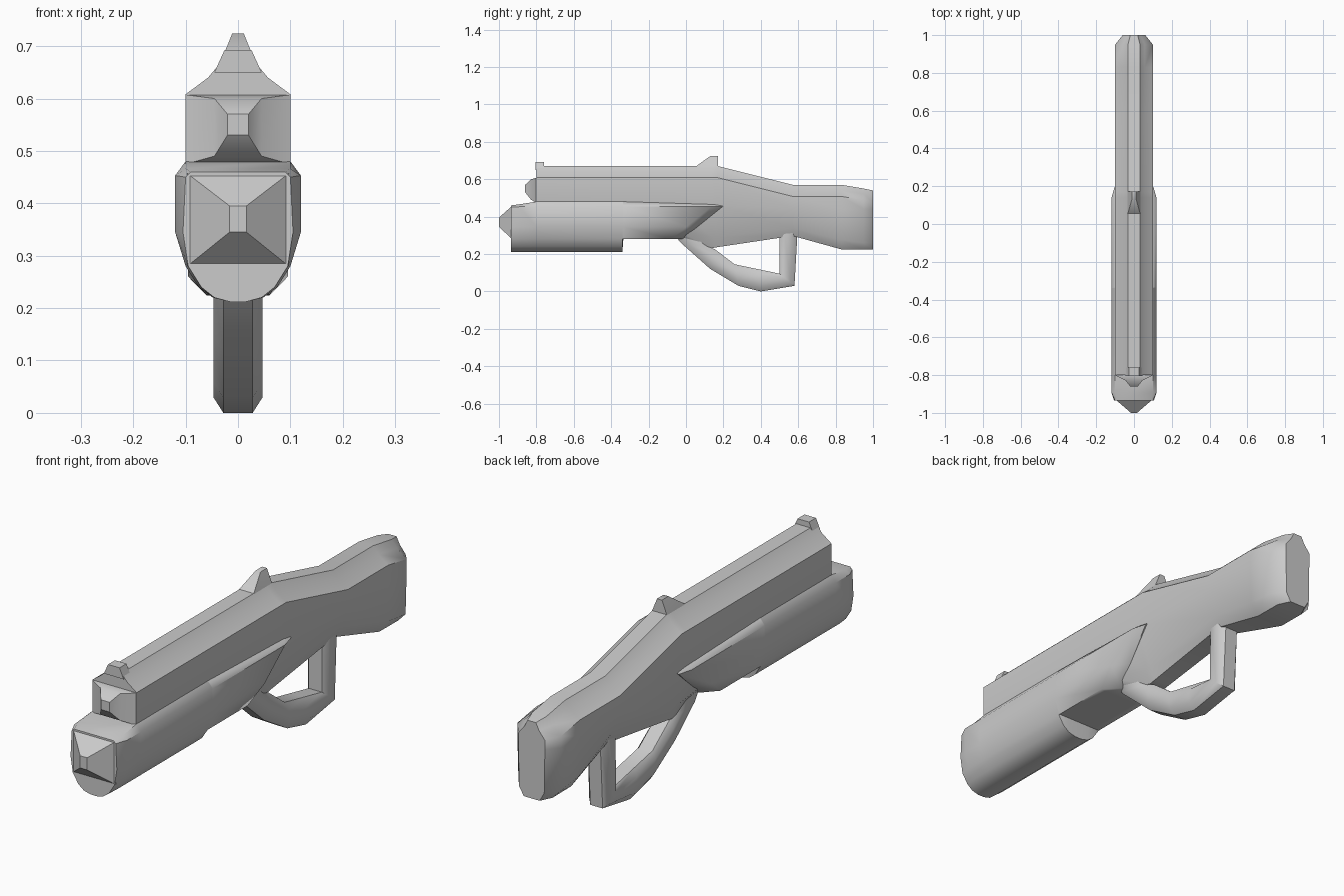
import bpy, bmesh, math

if "Cube" in bpy.data.objects:
    bpy.data.objects.remove(bpy.data.objects["Cube"])


def loft(name, rings, angle=45):
    """Skin a list of equal-length point rings and cap both ends."""
    bm = bmesh.new()
    vs = [[bm.verts.new(p) for p in r] for r in rings]
    n = len(vs[0])
    for a, b in zip(vs, vs[1:]):
        for i in range(n):
            j = (i + 1) % n
            bm.faces.new((a[i], a[j], b[j], b[i]))
    bm.faces.new(vs[0])
    bm.faces.new(vs[-1])
    bmesh.ops.remove_doubles(bm, verts=bm.verts, dist=1e-5)
    bmesh.ops.recalc_face_normals(bm, faces=bm.faces)
    me = bpy.data.meshes.new(name)
    bm.to_mesh(me)
    bm.free()
    ob = bpy.data.objects.new(name, me)
    bpy.context.collection.objects.link(ob)
    bpy.ops.object.select_all(action='DESELECT')
    ob.select_set(True)
    bpy.context.view_layer.objects.active = ob
    bpy.ops.object.shade_smooth_by_angle(angle=math.radians(angle))
    return ob


def mirror_ring(half):
    """Close a right-hand half section (x, y, z) across x = 0."""
    return half + [(-x, y, z) for x, y, z in reversed(half)]


def rect_y(y, x, z0, z1):
    return mirror_ring([(x, y, z1), (x, y, z0)])


def rect_z(z, x, y0, y1):
    return mirror_ring([(x, y0, z), (x, y1, z)])


# Barrel, receiver and stock: y, top, mid, low corner (x, z), bottom (x, z), width factor
body = [
    (-0.80, 0.67, 0.46, 0.08, 0.42, 0.04, 0.40, 1),
    (-0.06, 0.67, 0.46, 0.07, 0.33, 0.04, 0.29, 1),
    (0.14, 0.67, 0.46, 0.055, 0.29, 0.035, 0.232, 1),
    (0.17, 0.67, 0.46, 0.055, 0.29, 0.035, 0.237, 1),
    (0.57, 0.57, 0.445, 0.06, 0.34, 0.04, 0.297, 1),
    (0.83, 0.57, 0.44, 0.095, 0.275, 0.06, 0.225, 1),
    (0.95, 0.55, 0.44, 0.095, 0.26, 0.06, 0.224, 1),
    (1.00, 0.54, 0.44, 0.095, 0.26, 0.06, 0.224, 0.6),
]
rings = []
for y, t, m, lx, lz, bx, bz, s in body:
    half = [(0.032, t), (0.057, t - 0.03), (0.1, t - 0.062), (0.1, m), (lx, lz), (bx, bz)]
    rings.append(mirror_ring([(x * s, y, z) for x, z in half]))
loft("barrel_and_stock", rings)

# Fore-end: full-depth front, stepped underside, slanted rear end
side = [(0.12, 0.345), (0.1, 0.28)]
deep = side + [(0.075, 0.24), (0.048, 0.22), (0.015, 0.212)]
flat = side + [(0.075, 0.28), (0.048, 0.28), (0.015, 0.28)]


def fore_ring(y, top, section):
    return mirror_ring([(x, y, z) for x, z in [(0.1, top), (0.12, 0.453)] + section])


def slanted(dy, scale_low):
    out = []
    for x, z in [(0.1, 0.465), (0.12, 0.453)] + flat:
        f = (z - 0.28) / 0.185
        k = scale_low + (0.8 + 0.2 * scale_low - scale_low) * f
        out.append((x * k, -0.08 + 0.23 * f + dy, z))
    return mirror_ring(out)


front = [(0.09, 0.46), (0.1, 0.45), (0.105, 0.345), (0.095, 0.28),
         (0.07, 0.24), (0.045, 0.22), (0.015, 0.212)]
loft("fore_end", [
    mirror_ring([(x, -0.935, z) for x, z in front]),
    fore_ring(-0.89, 0.466, deep),
    fore_ring(-0.80, 0.48, deep),
    fore_ring(-0.34, 0.48, deep),
    fore_ring(-0.335, 0.48, flat),
    slanted(0, 1),
    slanted(0.06, 0.45),
])

# Tapered muzzle tips
loft("lower_muzzle", [rect_y(-0.93, 0.097, 0.28, 0.457),
                      rect_y(-1.0, 0.016, 0.345, 0.395)], 30)
loft("upper_muzzle", [rect_y(-0.79, 0.099, 0.475, 0.607),
                      rect_y(-0.802, 0.099, 0.475, 0.607),
                      rect_y(-0.828, 0.045, 0.49, 0.60),
                      rect_y(-0.86, 0.02, 0.53, 0.57)], 30)

# Sights
loft("front_sight", [rect_z(0.65, 0.045, -0.805, -0.76), rect_z(0.67, 0.036, -0.805, -0.76),
                     rect_z(0.692, 0.026, -0.805, -0.76)])
loft("rear_sight", [rect_z(0.655, 0.038, 0.04, 0.172), rect_z(0.67, 0.033, 0.055, 0.172),
                    rect_z(0.724, 0.011, 0.13, 0.172)])

# Lever loop: pairs of outer and inner outline points (y, z)
pairs = [((-0.06, 0.30), (0.10, 0.30)), ((-0.03, 0.262), (0.13, 0.235)),
         ((0.13, 0.12), (0.155, 0.225)), ((0.28, 0.03), (0.26, 0.145)),
         ((0.40, 0.0), (0.38, 0.12)), ((0.58, 0.03), (0.50, 0.095)),
         ((0.597, 0.33), (0.50, 0.32))]
rings = []
for (y0, z0), (y1, z1) in pairs:
    rings.append(mirror_ring([(x, y0 + (y1 - y0) * t, z0 + (z1 - z0) * t)
                              for t, x in [(0, 0.028), (0.25, 0.047), (0.75, 0.047), (1, 0.03)]]))
loft("lever_loop", rings)
